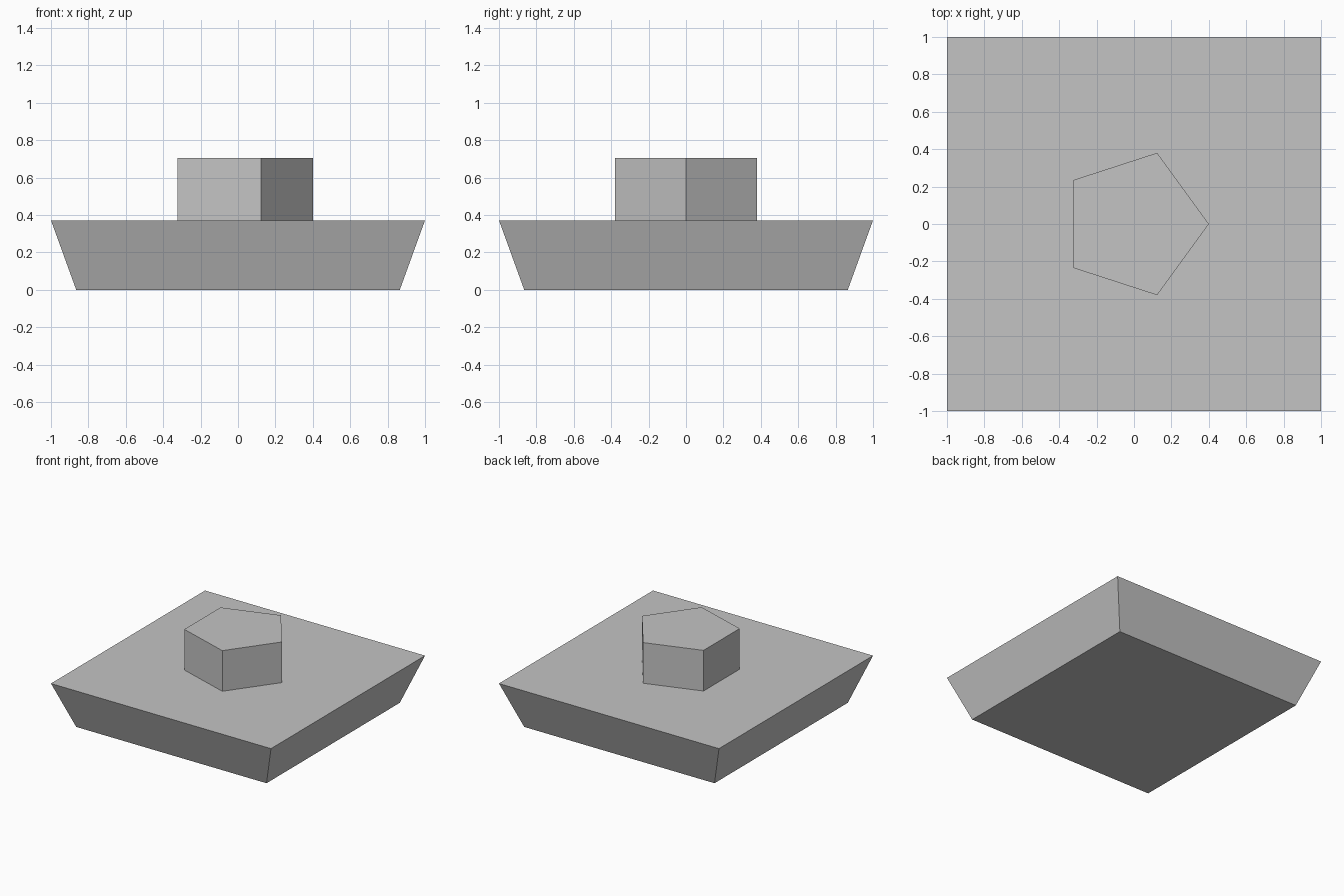
import bpy
import bmesh
from math import cos, sin, pi, sqrt

default_cube = bpy.data.objects.get("Cube")
if default_cube:
    bpy.data.objects.remove(default_cube, do_unlink=True)

grey = bpy.data.materials.new("plain_grey")
grey.use_nodes = True
colour = (0.55, 0.55, 0.55, 1)
grey.diffuse_color = colour
grey.node_tree.nodes["Principled BSDF"].inputs["Base Color"].default_value = colour


def frustum(name, sides, r_bottom, r_top, z_bottom, z_top, start=0.0):
    """Closed flat-sided solid between two regular polygons."""
    bm = bmesh.new()

    def ring(radius, z):
        angles = [start + 2 * pi * i / sides for i in range(sides)]
        return [bm.verts.new((radius * cos(a), radius * sin(a), z)) for a in angles]

    low, high = ring(r_bottom, z_bottom), ring(r_top, z_top)
    bm.faces.new(reversed(low))
    bm.faces.new(high)
    for i in range(sides):
        j = (i + 1) % sides
        bm.faces.new((low[i], low[j], high[j], high[i]))
    mesh = bpy.data.meshes.new(name)
    bm.to_mesh(mesh)
    bm.free()
    mesh.materials.append(grey)
    obj = bpy.data.objects.new(name, mesh)
    bpy.context.collection.objects.link(obj)
    return obj


# Square slab that widens towards the top
frustum("base_slab", 4, 0.865 * sqrt(2), sqrt(2), 0, 0.372, start=pi / 4)

# Five-sided block standing on the slab, one corner towards +x
frustum("pentagon_block", 5, 0.4, 0.4, 0.372, 0.706)
